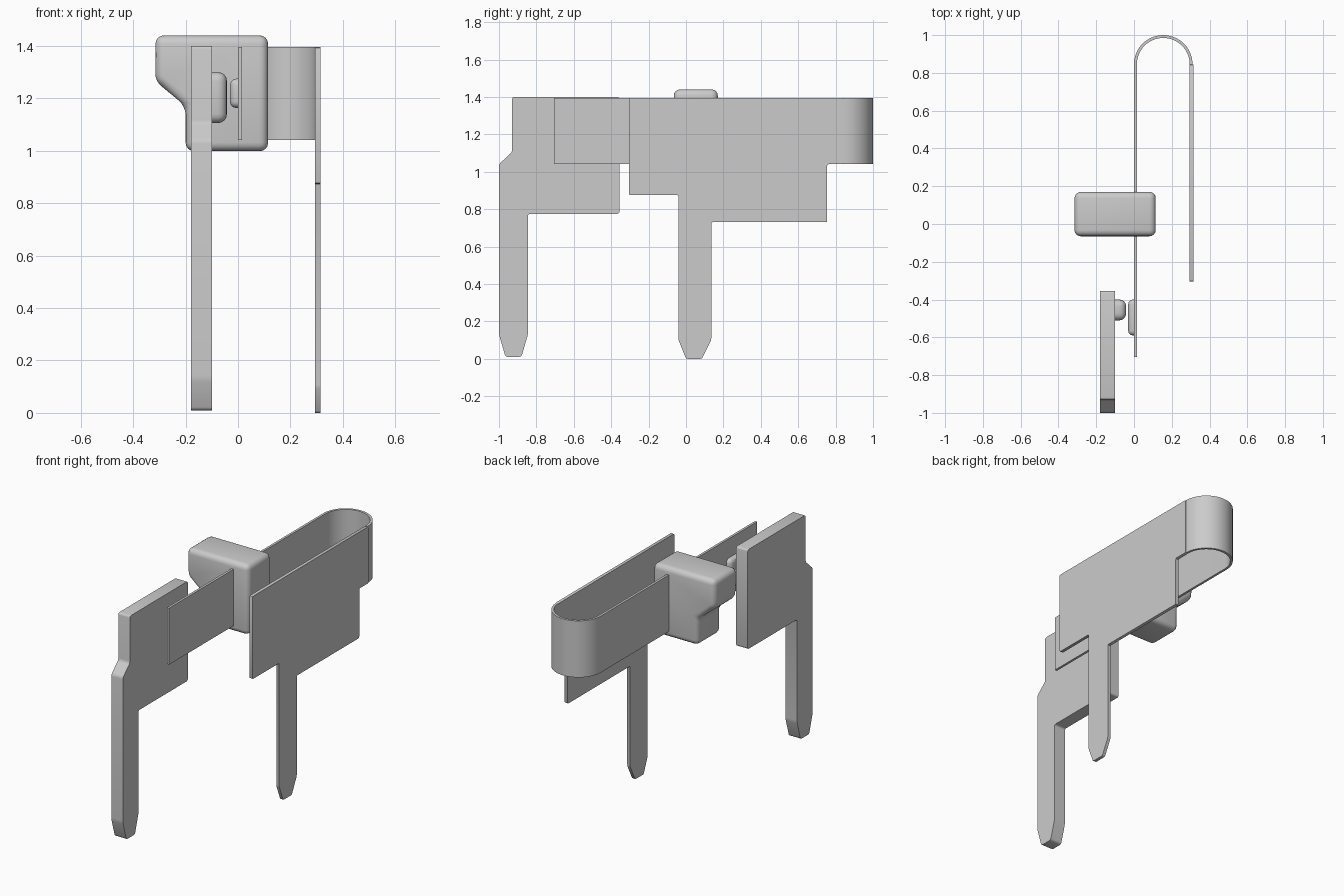
import bpy, bmesh, math
from mathutils import Vector

if "Cube" in bpy.data.objects:
    bpy.data.objects.remove(bpy.data.objects["Cube"], do_unlink=True)

grey = bpy.data.materials.new("plain grey")
grey.use_nodes = True
grey.diffuse_color = (0.6, 0.6, 0.6, 1)
grey.node_tree.nodes["Principled BSDF"].inputs["Base Color"].default_value = (0.6, 0.6, 0.6, 1)


def prism(name, profile, axis, low, high, radius=0, segments=3, choose=None):
    """Extrude a 2D profile along an axis and round the chosen edges."""
    def place(a, b, d):
        p = [a, b]
        p.insert(axis, d)
        return Vector(p)

    bm = bmesh.new()
    face = bm.faces.new([bm.verts.new(place(a, b, low)) for a, b in profile])
    top = bmesh.ops.extrude_face_region(bm, geom=[face])["geom"]
    for v in top:
        if isinstance(v, bmesh.types.BMVert):
            v.co[axis] = high
    bmesh.ops.recalc_face_normals(bm, faces=bm.faces[:])
    if radius:
        edges = [e for e in bm.edges if choose is None or choose(e)]
        bmesh.ops.bevel(bm, geom=edges, offset=radius, segments=segments,
                        profile=0.5, affect='EDGES', clamp_overlap=True)
        bmesh.ops.recalc_face_normals(bm, faces=bm.faces[:])
    mesh = bpy.data.meshes.new(name)
    bm.to_mesh(mesh)
    bm.free()
    mesh.materials.append(grey)
    obj = bpy.data.objects.new(name, mesh)
    bpy.context.collection.objects.link(obj)
    bpy.ops.object.select_all(action='DESELECT')
    obj.select_set(True)
    bpy.context.view_layer.objects.active = obj
    bpy.ops.object.shade_smooth_by_angle(angle=math.radians(35))
    return obj


def along_x(e):
    return abs(e.verts[0].co.x - e.verts[1].co.x) > 0.005


# Thick fixed terminal with its tapered pin
prism("fixed_terminal",
      [(-1, 0.13), (-0.965, 0.01), (-0.88, 0.01), (-0.845, 0.13), (-0.845, 0.775),
       (-0.355, 0.775), (-0.355, 1.4), (-0.93, 1.4), (-0.93, 1.105), (-1, 1.04)],
      0, -0.18, -0.10, 0.012, 3, along_x)

# Thin spring terminal with its tapered pin
prism("spring_terminal",
      [(-0.04, 0.1), (0, 0), (0.085, 0), (0.135, 0.1), (0.135, 0.73), (0.755, 0.73),
       (0.755, 1.04), (0.845, 1.04), (0.845, 1.395), (-0.305, 1.395),
       (-0.305, 0.875), (-0.04, 0.875)],
      0, 0.294, 0.314, 0.008, 2, along_x)

# Flat spring strip that turns back in a half circle
turn_y, outer, thick, steps = 0.845, 0.155, 0.015, 28


def arc(r):
    return [(outer - r * math.cos(math.pi * i / steps),
             turn_y + r * math.sin(math.pi * i / steps)) for i in range(steps + 1)]


prism("spring_strip",
      [(0, -0.705)] + arc(outer) + arc(outer - thick)[::-1] + [(thick, -0.705)],
      2, 1.04, 1.395)

# Rounded actuator block around the strip
prism("actuator_block",
      [(-0.315, 1.44), (0.115, 1.44), (0.115, 0.998), (-0.2, 0.998),
       (-0.2, 1.17), (-0.315, 1.265)],
      1, -0.065, 0.17, 0.033, 4)


# Crossed contact bars, rounded on the meeting side
def contact(name, base, tip, y0, y1, z0, z1, radius):
    prism(name, [(y0, z0), (y1, z0), (y1, z1), (y0, z1)], 0, base, tip, radius, 4,
          lambda e: any(abs(v.co.x - tip) < 0.001 for v in e.verts))


contact("fixed_contact", -0.11, -0.042, -0.51, -0.40, 1.105, 1.30, 0.035)
contact("moving_contact", 0.005, -0.031, -0.59, -0.40, 1.163, 1.275, 0.026)
